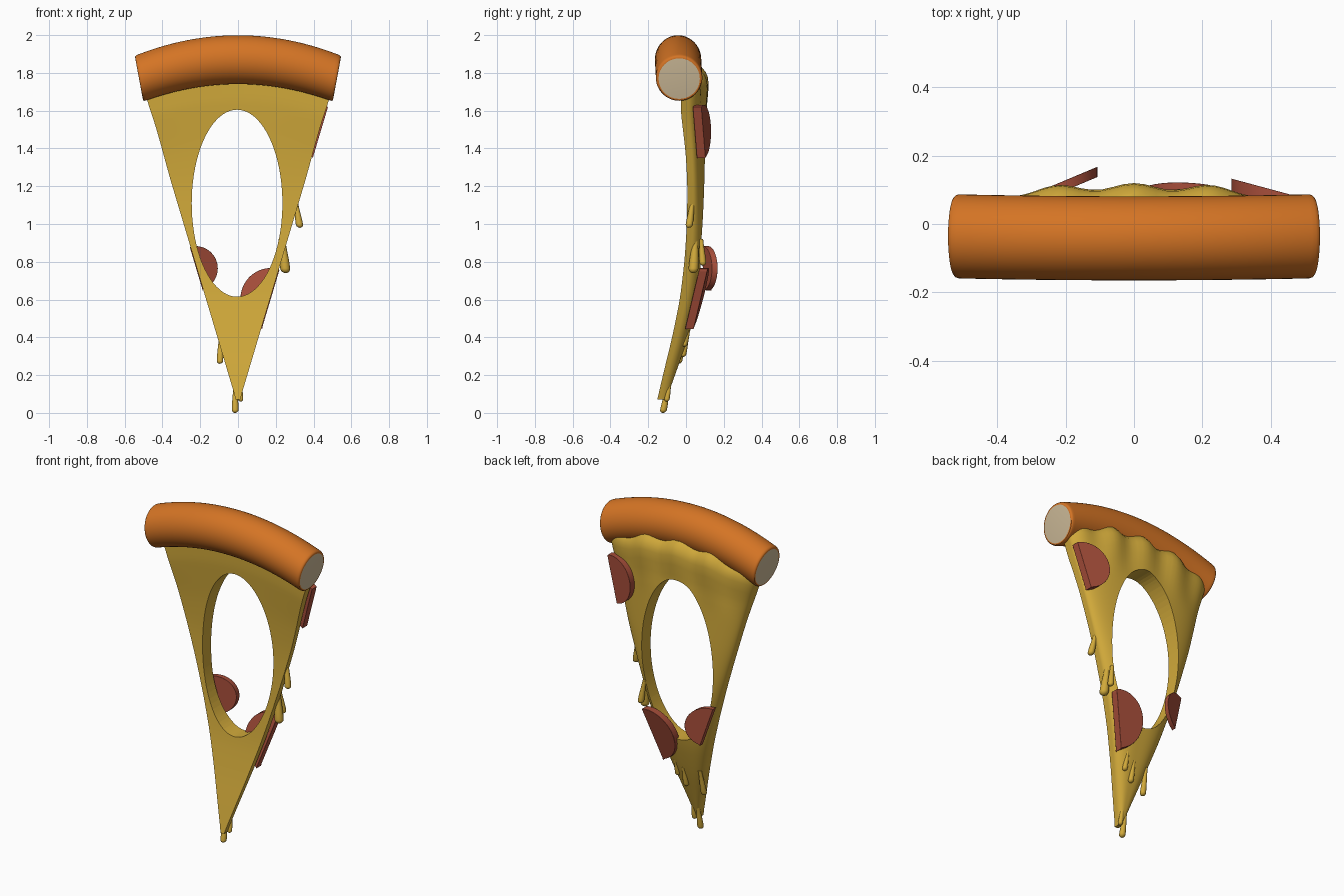
import bpy, bmesh, math
from mathutils import Vector

if "Cube" in bpy.data.objects:
    bpy.data.objects.remove(bpy.data.objects["Cube"])


def material(name, rgb):
    m = bpy.data.materials.new(name)
    m.use_nodes = True
    m.diffuse_color = (*rgb, 1)
    m.node_tree.nodes["Principled BSDF"].inputs["Base Color"].default_value = (*rgb, 1)
    return m


CHEESE = material("golden cheese", (0.64, 0.40, 0.043))
CRUST = material("baked crust", (0.66, 0.175, 0.018))
BREAD = material("cream bread", (0.62, 0.50, 0.32))
SAUSAGE = material("red sausage", (0.38, 0.075, 0.042))


def finish(bm, name, mats, angle=40):
    bmesh.ops.recalc_face_normals(bm, faces=bm.faces)
    me = bpy.data.meshes.new(name)
    bm.to_mesh(me)
    bm.free()
    ob = bpy.data.objects.new(name, me)
    bpy.context.collection.objects.link(ob)
    for m in mats:
        me.materials.append(m)
    bpy.ops.object.select_all(action='DESELECT')
    ob.select_set(True)
    bpy.context.view_layer.objects.active = ob
    bpy.ops.object.shade_smooth_by_angle(angle=math.radians(angle))
    return ob


def loft(rings):
    """Skin closed rings of points; returns the bmesh and its two end caps."""
    bm = bmesh.new()
    rows = [[bm.verts.new(p) for p in r] for r in rings]
    n = len(rows[0])
    for a, b in zip(rows, rows[1:]):
        for i in range(n):
            j = (i + 1) % n
            bm.faces.new((a[i], a[j], b[j], b[i]))
    return bm, [bm.faces.new(rows[0]), bm.faces.new(rows[-1])]


def lerp_curve(pts, z):
    if z <= pts[0][0]:
        return pts[0][1]
    for (a, ya), (b, yb) in zip(pts, pts[1:]):
        if z <= b:
            return ya + (yb - ya) * (z - a) / (b - a)
    return pts[-1][1]


def curve(pts, z):
    h = 0.06 if 0.15 < z < 1.6 else 0
    return sum(lerp_curve(pts, z + d) for d in (-h, -h / 2, 0, h / 2, h)) / 5


def smooth(a, b, t):
    t = min(max((t - a) / (b - a), 0), 1)
    return t * t * (3 - 2 * t)


def half_width(z):
    return 0.012 + 0.298 * max(z - 0.075, 0)


# Bent slice: flat front, domed back, lumpy where it meets the crust
FRONT = [(0.07, -0.152), (0.2, -0.122), (0.4, -0.073), (0.6, -0.032), (0.8, -0.008),
         (1.0, 0.005), (1.2, 0.008), (1.4, -0.002), (1.65, -0.025), (1.85, -0.03)]
BACK = [(0.07, -0.105), (0.2, -0.058), (0.4, 0.012), (0.6, 0.07), (0.8, 0.102), (1.0, 0.11),
        (1.4, 0.105), (1.6, 0.104), (1.72, 0.11), (1.765, 0.106), (1.795, 0.093),
        (1.82, 0.07), (1.825, 0.02)]


def slice_ring(z):
    arc = smooth(1.2, 1.7, z)
    lump = smooth(1.45, 1.75, z)
    w = half_width(z - 0.09 * arc)
    yf, yb = curve(FRONT, z), curve(BACK, z)
    side = yf + 0.3 * (yb - yf)
    n, ring = 48, []
    for i in range(n + 1):
        u = math.sin(math.pi * (i / n - 0.5))
        ring.append((u * w, yf, z, 0))
    for i in range(n + 1):
        u = -math.sin(math.pi * (i / n - 0.5))
        dome = math.sqrt(max(1 - abs(u) ** 3, 0))
        ring.append((u * w, side + (yb - side) * dome, z, dome))
    out = []
    for x, y, zz, d in ring:
        wave = math.cos(2 * math.pi * x / 0.225) * lump * d
        out.append((x, y + 0.010 * wave,
                    zz - 0.1 * (x / 0.523) ** 2 * arc + 0.012 * wave))
    return out


levels = [0.07 + 1.53 * i / 40 for i in range(41)]
levels += [1.63, 1.66, 1.69, 1.72, 1.745, 1.765, 1.78, 1.795, 1.808, 1.82, 1.825]
bm, _ = loft([slice_ring(z) for z in levels])
cheese = finish(bm, "cheese_slice", [CHEESE])

# Oval opening through the slice
bpy.ops.mesh.primitive_cylinder_add(vertices=80, radius=1, depth=1,
                                    location=(-0.005, 0, 1.11),
                                    rotation=(math.pi / 2, 0, 0))
cutter = bpy.context.object
cutter.name = "opening_cutter"
cutter.scale = (0.24, 0.495, 1)
cutter.hide_render = True
cutter.data.materials.append(CHEESE)
cut = cheese.modifiers.new("opening", 'BOOLEAN')
cut.operation, cut.solver, cut.object = 'DIFFERENCE', 'EXACT', cutter
bpy.ops.object.select_all(action='DESELECT')
cheese.select_set(True)
bpy.context.view_layer.objects.active = cheese
bpy.ops.object.modifier_apply(modifier="opening")
bpy.data.objects.remove(cutter)
bpy.ops.object.shade_smooth_by_angle(angle=math.radians(40))


# Arched crust tube with rounded ends and cream end discs
def crust_ring(s, radius):
    t = s / 0.523
    tilt = math.radians(10.5) * t
    grow = 1 + 0.05 * max(1 - t * t, 0)
    cz = 1.87 - 0.1 * t * t
    ring = []
    for i in range(48):
        a = 2 * math.pi * i / 48
        r = radius * grow * math.sin(a)
        ring.append((s + r * math.sin(tilt),
                     -0.036 - 0.006 * (1 - t * t) + radius * math.cos(a),
                     cz + r * math.cos(tilt)))
    return ring


ends = [(0.512, 0.123), (0.519, 0.121), (0.523, 0.117), (0.524, 0.109)]
body = [(-0.5 + i / 24, 0.123) for i in range(25)]
path = [(-s, r) for s, r in reversed(ends)] + body + ends
bm, caps = loft([crust_ring(s, r) for s, r in path])
for f in caps:
    f.material_index = 1
finish(bm, "crust", [CRUST, BREAD])


# Sausage slices on the back, trimmed along the slice's straight edge
def sausage(name, cx, cz, r, y, slope_x, slope_z, thick):
    bm = bmesh.new()
    verts = []
    for i in range(48):
        a = 2 * math.pi * i / 48
        x, z = cx + r * math.cos(a), cz + r * math.sin(a)
        edge = half_width(z) + 0.004
        x = max(-edge, min(edge, x))
        verts.append(bm.verts.new((x, y + slope_x * (x - cx) + slope_z * (z - cz), z)))
    face = bm.faces.new(verts)
    ext = bmesh.ops.extrude_face_region(bm, geom=[face])["geom"]
    bmesh.ops.translate(bm, vec=(0, -thick, 0),
                        verts=[v for v in ext if isinstance(v, bmesh.types.BMVert)])
    ob = finish(bm, name, [SAUSAGE], 50)
    bev = ob.modifiers.new("rounded rim", 'BEVEL')
    bev.width, bev.segments, bev.limit_method = 0.008, 2, 'ANGLE'


sausage("upper_sausage", 0.425, 1.49, 0.14, 0.095, -0.27, 0.0, 0.045)
sausage("lower_sausage", 0.175, 0.605, 0.162, 0.078, -0.08, 0.26, 0.045)
sausage("raised_sausage", -0.225, 0.765, 0.118, 0.118, 0.42, 0.0, 0.03)


# Cheese drips: stretched drops, slim above and round below
def drip(name, top, bottom, r):
    top, bottom = Vector(top), Vector(bottom)
    rings = []
    length = (top - bottom).length
    for k in range(15):
        if k < 7:
            a = math.pi / 2 * (k + 0.3) / 7
            d, rad = r * (1 - math.cos(a)), r * math.sin(a)
        else:
            t = (k - 7) / 7
            d, rad = r + (length - r) * t, r * (1 - 0.4 * smooth(0, 1, t))
        c = bottom.lerp(top, d / length)
        rings.append([(c.x + rad * math.cos(b), c.y + rad * math.sin(b), c.z)
                      for b in (2 * math.pi * i / 16 for i in range(16))])
    bm, _ = loft(rings)
    finish(bm, name, [CHEESE], 60)


drips = [
    ((0.305, 0.035, 1.12), (0.328, 0.015, 0.98), 0.019),
    ((0.235, 0.050, 0.92), (0.252, 0.038, 0.74), 0.026),
    ((0.225, 0.080, 0.92), (0.245, 0.090, 0.78), 0.018),
    ((-0.090, -0.005, 0.42), (-0.096, -0.040, 0.26), 0.017),
    ((0.060, 0.018, 0.46), (0.060, -0.010, 0.35), 0.015),
    ((0.010, 0.010, 0.42), (0.010, -0.018, 0.295), 0.016),
    ((-0.015, -0.095, 0.14), (-0.015, -0.122, 0.0), 0.018),
    ((0.012, -0.085, 0.16), (0.014, -0.103, 0.06), 0.014),
]
for i, d in enumerate(drips):
    drip(f"cheese_drip_{i + 1}", *d)
